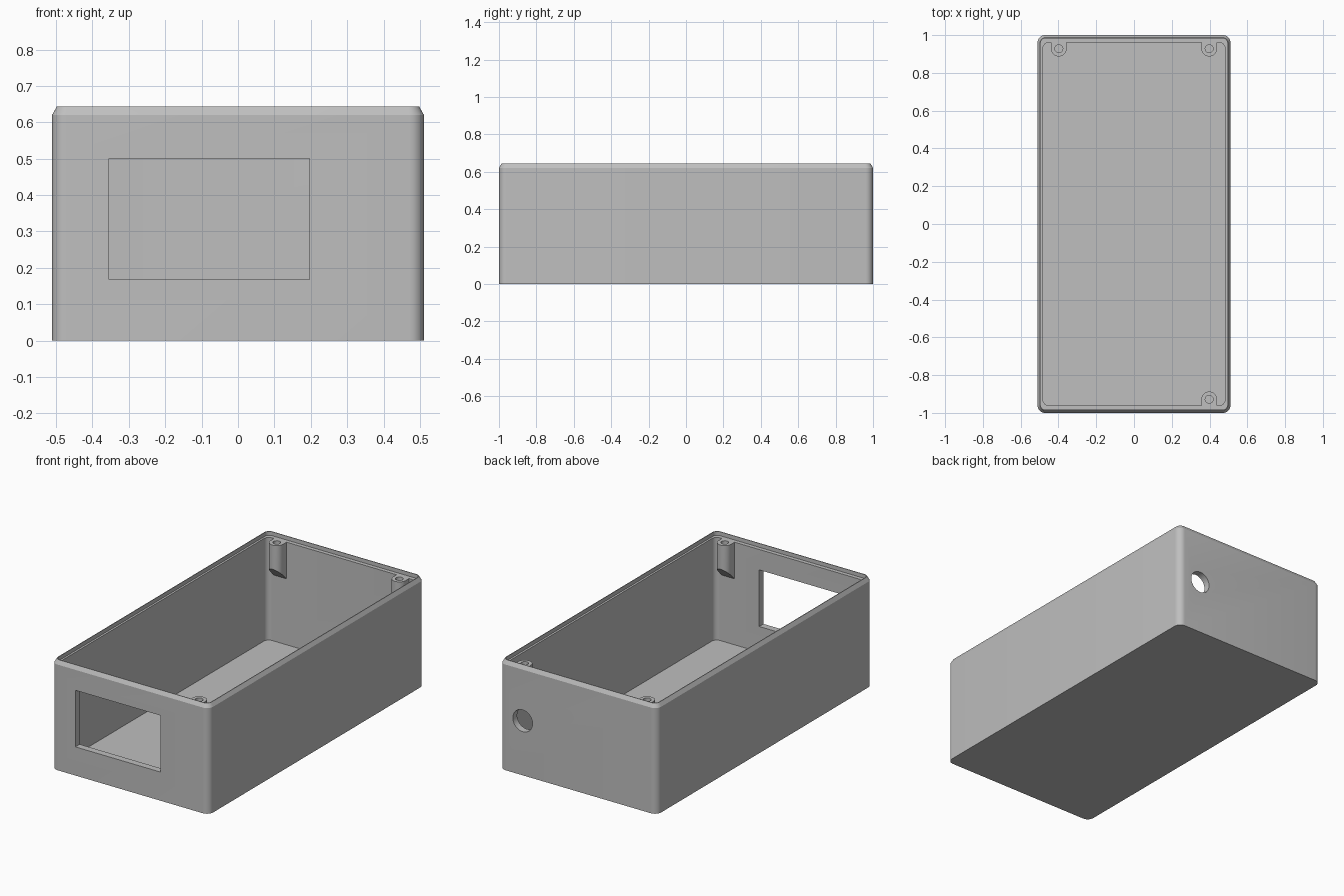
import bpy, bmesh, math
from mathutils import Matrix

cube = bpy.data.objects.get("Cube")
if cube:
    bpy.data.objects.remove(cube, do_unlink=True)

plastic = bpy.data.materials.new("grey plastic")
plastic.use_nodes = True
GREY = (0.52, 0.52, 0.52, 1)
plastic.diffuse_color = GREY
plastic.node_tree.nodes["Principled BSDF"].inputs["Base Color"].default_value = GREY

RIM, LEDGE, FLOOR = 0.643, 0.62, 0.018
INNER_X, INNER_Y = 0.482, 0.96


def finish(bm, name):
    bmesh.ops.recalc_face_normals(bm, faces=bm.faces)
    mesh = bpy.data.meshes.new(name)
    bm.to_mesh(mesh)
    bm.free()
    mesh.materials.append(plastic)
    obj = bpy.data.objects.new(name, mesh)
    bpy.context.collection.objects.link(obj)
    return obj


def activate(obj):
    bpy.ops.object.select_all(action='DESELECT')
    obj.select_set(True)
    bpy.context.view_layer.objects.active = obj


def cut(obj, cutter):
    activate(obj)
    mod = obj.modifiers.new("cut", 'BOOLEAN')
    mod.operation = 'DIFFERENCE'
    mod.solver = 'EXACT'
    mod.object = cutter
    bpy.ops.object.modifier_apply(modifier=mod.name)
    bpy.data.objects.remove(cutter, do_unlink=True)


def smooth(obj):
    activate(obj)
    bpy.ops.object.shade_smooth_by_angle(angle=math.radians(28))


def cylinder(name, location, radius, depth, axis):
    bm = bmesh.new()
    matrix = Matrix.Translation(location)
    if axis == 'Y':
        matrix = matrix @ Matrix.Rotation(math.pi / 2, 4, 'X')
    bmesh.ops.create_cone(bm, cap_ends=True, segments=40, radius1=radius,
                          radius2=radius, depth=depth, matrix=matrix)
    obj = finish(bm, name)
    obj.hide_render = True
    return obj


def rounded_ring(bm, half_x, half_y, radius, z, steps=8):
    ring = []
    for corner, (sx, sy) in enumerate(((1, 1), (-1, 1), (-1, -1), (1, -1))):
        for i in range(steps + 1):
            a = (corner + i / steps) * math.pi / 2
            ring.append(bm.verts.new((sx * (half_x - radius) + radius * math.cos(a),
                                      sy * (half_y - radius) + radius * math.sin(a), z)))
    return ring


# Open shell: outer wall, chamfered rim, inner ledge, inner wall and floor
bm = bmesh.new()
sections = [
    (0.511, 1.0, 0.04, 0),
    (0.511, 1.0, 0.04, LEDGE),
    (0.498, 0.987, 0.03, RIM),
    (0.494, 0.983, 0.026, RIM),
    (0.494, 0.983, 0.026, LEDGE),
    (INNER_X, INNER_Y, 0.03, LEDGE),
    (INNER_X, INNER_Y, 0.03, FLOOR),
]
rings = [rounded_ring(bm, *s) for s in sections]
for low, high in zip(rings, rings[1:]):
    n = len(low)
    for i in range(n):
        j = (i + 1) % n
        bm.faces.new((low[i], low[j], high[j], high[i]))
bm.faces.new(rings[0])
bm.faces.new(rings[-1])
shell = finish(bm, "box_shell")

# Rectangular window in the front wall
bm = bmesh.new()
bmesh.ops.create_cube(bm, size=1, matrix=Matrix.Translation((-0.079, -1, 0.334))
                      @ Matrix.Diagonal((0.552, 0.2, 0.332, 1)))
window = finish(bm, "window_cutter")
window.hide_render = True
cut(shell, window)

# Round cable hole in the back wall
cut(shell, cylinder("cable_hole_cutter", (0.36, 1, 0.32), 0.064, 0.2, 'Y'))
smooth(shell)


# Screw posts: rounded towards the inside, sloped underneath, with a pilot hole
def screw_post(name, x, side):
    radius, centre_y = 0.041, 0.928
    outline = [(x + radius, INNER_Y)]
    for i in range(17):
        a = -math.pi * i / 16
        outline.append((x + radius * math.cos(a), centre_y + radius * math.sin(a)))
    outline.append((x - radius, INNER_Y))
    bm = bmesh.new()
    top = [bm.verts.new((px, side * py, LEDGE)) for px, py in outline]
    base = [bm.verts.new((px, side * py, 0.405 + INNER_Y - py)) for px, py in outline]
    for i in range(len(top)):
        j = (i + 1) % len(top)
        bm.faces.new((base[i], base[j], top[j], top[i]))
    bm.faces.new(top)
    bm.faces.new(base)
    post = finish(bm, name)
    cut(post, cylinder("pilot_cutter", (x, side * centre_y, LEDGE), 0.021, 0.24, 'Z'))
    smooth(post)


screw_post("back_right_screw_post", -0.398, 1)
screw_post("back_left_screw_post", 0.398, 1)
screw_post("front_left_screw_post", 0.398, -1)
